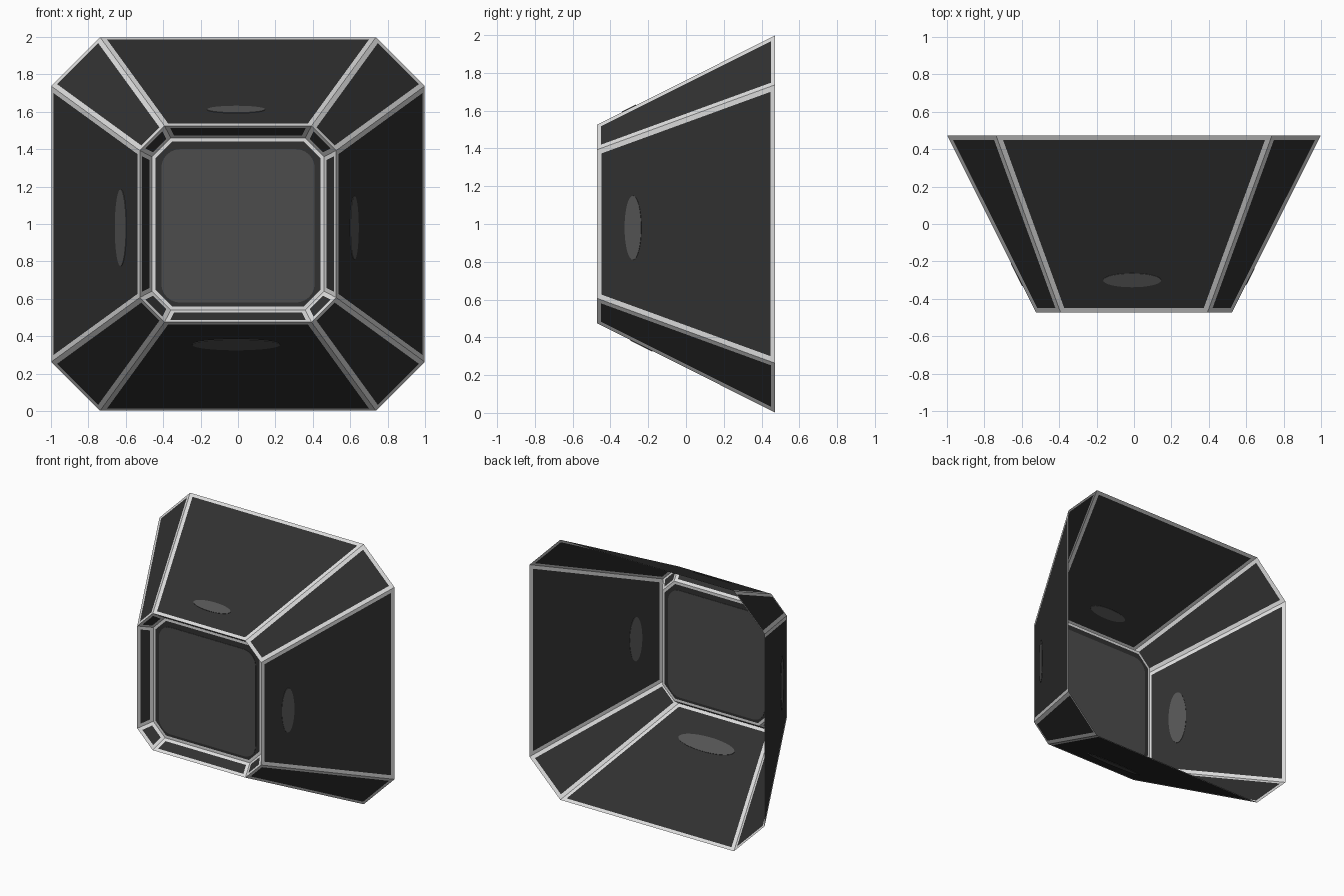
import bpy, bmesh, math
from mathutils import Vector

if "Cube" in bpy.data.objects:
    bpy.data.objects.remove(bpy.data.objects["Cube"])


def material(name, level):
    """Neutral grey from a 0-255 display value."""
    c = level / 255
    c = ((c + 0.055) / 1.055) ** 2.4
    m = bpy.data.materials.new(name)
    m.diffuse_color = (c, c, c, 1)
    m.use_nodes = True
    m.node_tree.nodes["Principled BSDF"].inputs["Base Color"].default_value = m.diffuse_color
    return m


RIM = material("light_grey_rim", 220)
DARK = material("charcoal_panel", 49)
SCREEN = material("grey_screen", 76)
GLOSS = material("soft_highlight", 84)


def finish(name, bm, mats):
    me = bpy.data.meshes.new(name)
    bm.to_mesh(me)
    bm.free()
    for m in mats:
        me.materials.append(m)
    ob = bpy.data.objects.new(name, me)
    bpy.context.collection.objects.link(ob)
    return ob


def octagon(half, flat, y):
    """Chamfered square facing the front, centred on z = 1."""
    pts = [(flat, half), (half, flat), (half, -flat), (flat, -half),
           (-flat, -half), (-half, -flat), (-half, flat), (-flat, half)]
    return [Vector((x, y, z + 1)) for x, z in pts]


def rim_faces(bm, faces, width):
    """Dark faces, each with an inset light border."""
    bmesh.ops.recalc_face_normals(bm, faces=faces)
    for f in faces:
        f.material_index = 1
    res = bmesh.ops.inset_individual(bm, faces=faces, thickness=width,
                                     use_even_offset=True)
    for f in res["faces"]:
        f.material_index = 0
    for f in faces:
        f.material_index = 1


def ring_wall(name, loop_a, loop_b, width):
    bm = bmesh.new()
    a = [bm.verts.new(p) for p in loop_a]
    b = [bm.verts.new(p) for p in loop_b]
    faces = [bm.faces.new((a[i], a[(i + 1) % 8], b[(i + 1) % 8], b[i]))
             for i in range(8)]
    rim_faces(bm, faces, width)
    return finish(name, bm, [RIM, DARK])


def plate(name, outline, normal, mat, thick=0.006):
    """Thin slab centred on the sheet, so it shows on both sides."""
    bm = bmesh.new()
    n = normal.normalized() * thick / 2
    top = [bm.verts.new(p + n) for p in outline]
    bot = [bm.verts.new(p - n) for p in outline]
    bm.faces.new(top)
    bm.faces.new(bot[::-1])
    k = len(outline)
    for i in range(k):
        j = (i + 1) % k
        bm.faces.new((top[i], bot[i], bot[j], top[j]))
    bmesh.ops.recalc_face_normals(bm, faces=bm.faces[:])
    return finish(name, bm, [mat])


BACK, FRONT, DEEP = 0.472, -0.472, -0.37
front_loop = octagon(0.525, 0.393, FRONT)
panel_loop = octagon(0.46, 0.36, DEEP)

# Flared shell, open at the back, and the recess around the front panel
ring_wall("flared_shell", octagon(0.998, 0.737, BACK), front_loop, 0.027)
ring_wall("front_recess", front_loop, panel_loop, 0.024)

# Recessed front panel
bm = bmesh.new()
face = bm.faces.new([bm.verts.new(p) for p in panel_loop])
rim_faces(bm, [face], 0.02)
finish("front_panel", bm, [RIM, DARK])

# Rounded screen on the panel
half, r = 0.41, 0.10
outline = []
for q, (sx, sz) in enumerate([(1, 1), (-1, 1), (-1, -1), (1, -1)]):
    for i in range(7):
        a = math.pi / 2 * (q + i / 6)
        outline.append(Vector((sx * (half - r) + r * math.cos(a), DEEP,
                               0.99 + sz * (half - r) + r * math.sin(a))))
plate("screen", outline, Vector((0, 1, 0)), SCREEN)

# Oval highlights on the four main walls: direction, centre y, half length, half depth
slope = (0.998 - 0.525) / (BACK - FRONT)
for name, d, y, length, depth in [
        ("top", Vector((0, 0, 1)), -0.30, 0.155, 0.037),
        ("right", Vector((1, 0, 0)), -0.28, 0.17, 0.044),
        ("left", Vector((-1, 0, 0)), -0.27, 0.205, 0.06),
        ("bottom", Vector((0, 0, -1)), -0.235, 0.235, 0.058)]:
    along = d.cross(Vector((0, 1, 0)))
    down = d * slope + Vector((0, 1, 0))
    centre = Vector((-0.01 * abs(d.z), y, 1 - 0.02 * abs(d.x)))
    centre += d * (0.525 + slope * (y - FRONT))
    pts = []
    for i in range(32):
        a = 2 * math.pi * i / 32
        pts.append(centre + along * length * math.cos(a) + down * depth * math.sin(a))
    plate(name + "_highlight", pts, along.cross(down), GLOSS)
